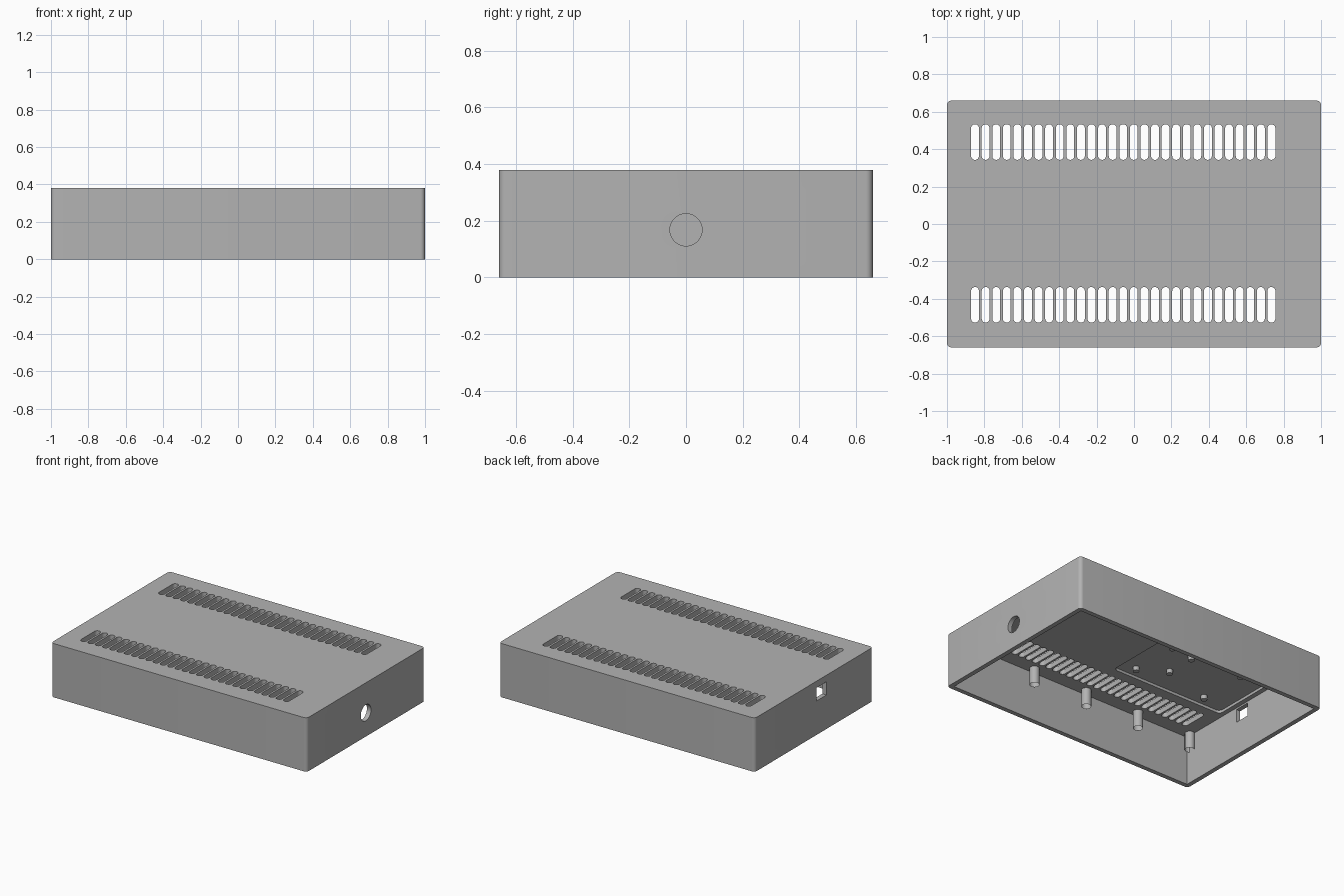
import bpy
import bmesh
from math import cos, sin, pi
from mathutils import Matrix, Vector

cube = bpy.data.objects.get("Cube")
if cube:
    bpy.data.objects.remove(cube, do_unlink=True)

grey = bpy.data.materials.new("plain grey")
grey.use_nodes = True
colour = (0.45, 0.45, 0.45, 1)
grey.diffuse_color = colour
grey.node_tree.nodes["Principled BSDF"].inputs["Base Color"].default_value = colour

HALF_X, HALF_Y, HEIGHT = 1.0, 0.66, 0.38
WALL, CEILING, RECESS_Z = 0.032, 0.345, 0.364


def rounded_rect(cx, cy, hx, hy, r, steps=6):
    """Outline of a rectangle with rounded corners."""
    points = []
    for i, (sx, sy) in enumerate([(1, 1), (-1, 1), (-1, -1), (1, -1)]):
        for k in range(steps + 1):
            a = (i + k / steps) * pi / 2
            points.append((cx + sx * (hx - r) + r * cos(a),
                           cy + sy * (hy - r) + r * sin(a)))
    return points


def circle(cx, cy, r, sides=32):
    return [(cx + r * cos(2 * pi * k / sides), cy + r * sin(2 * pi * k / sides))
            for k in range(sides)]


def rect(x0, x1, y0, y1):
    return [(x0, y0), (x1, y0), (x1, y1), (x0, y1)]


def prism(bm, outline, z0, z1):
    """Closed upright prism; returns its bottom face."""
    bottom = bm.faces.new([bm.verts.new((x, y, z0)) for x, y in reversed(outline)])
    low = list(bottom.verts)
    high = [bm.verts.new((v.co.x, v.co.y, z1)) for v in low]
    bm.faces.new(list(reversed(high)))
    for i in range(len(low)):
        j = (i + 1) % len(low)
        bm.faces.new([low[j], low[i], high[i], high[j]])
    return bottom


def make(name, bm):
    bmesh.ops.recalc_face_normals(bm, faces=bm.faces[:])
    mesh = bpy.data.meshes.new(name)
    bm.to_mesh(mesh)
    bm.free()
    mesh.materials.append(grey)
    obj = bpy.data.objects.new(name, mesh)
    bpy.context.collection.objects.link(obj)
    return obj


def select(obj):
    bpy.ops.object.select_all(action="DESELECT")
    obj.select_set(True)
    bpy.context.view_layer.objects.active = obj


def cut(target, name, bm):
    """Subtract a cutter, then discard it."""
    cutter = make(name, bm)
    cutter.hide_render = True
    mod = target.modifiers.new(name, "BOOLEAN")
    mod.operation, mod.solver, mod.object = "DIFFERENCE", "EXACT", cutter
    select(target)
    bpy.ops.object.modifier_apply(modifier=name)
    bpy.data.objects.remove(cutter, do_unlink=True)


# Outer shell, open underneath
bm = bmesh.new()
prism(bm, rounded_rect(0, 0, HALF_X, HALF_Y, 0.025), 0, HEIGHT)
shell = make("enclosure_shell", bm)

bm = bmesh.new()
prism(bm, rect(WALL - HALF_X, HALF_X - WALL, WALL - HALF_Y, HALF_Y - WALL), -0.1, CEILING)
cut(shell, "cavity_cutter", bm)

# Shallow board recess in the ceiling
bm = bmesh.new()
prism(bm, rounded_rect(-0.495, 0, 0.44, 0.265, 0.03), 0.2, RECESS_Z)
cut(shell, "recess_cutter", bm)

# Two rows of vent slots
bm = bmesh.new()
for cy in (0.438, -0.432):
    for i in range(29):
        prism(bm, rounded_rect(-0.85 + 0.0566 * i, cy, 0.021, 0.095, 0.0208), 0.3, 0.5)
cut(shell, "vent_cutter", bm)

# Round cable hole in the +x wall
bm = bmesh.new()
prism(bm, circle(0, 0, 0.057, 40), -0.1, 0.1)
bm.transform(Matrix.Translation((HALF_X, 0, 0.168)) @ Matrix.Rotation(pi / 2, 4, "Y"))
cut(shell, "cable_hole_cutter", bm)

# Square socket opening in the -x wall
bm = bmesh.new()
prism(bm, rect(-1.1, -0.95, -0.14, -0.03), 0.24, 0.333)
cut(shell, "socket_cutter", bm)

# Hollow screw posts along both long walls
bm = bmesh.new()
for side in (-1, 1):
    for i in range(5):
        face = prism(bm, circle(-0.95 + 0.43 * i, 0.58 * side, 0.032, 24), 0.225, CEILING + 0.01)
        bmesh.ops.inset_region(bm, faces=[face], thickness=0.016)
        pit = bmesh.ops.extrude_face_region(bm, geom=[face])["geom"]
        bmesh.ops.translate(bm, vec=Vector((0, 0, 0.09)),
                            verts=[v for v in pit if isinstance(v, bmesh.types.BMVert)])
        bmesh.ops.delete(bm, geom=[face], context="FACES_ONLY")
posts = make("screw_posts", bm)

# Small locating pegs inside the recess
bm = bmesh.new()
for x, y in [(-0.168, -0.18), (-0.168, 0.18), (-0.733, -0.18), (-0.733, 0.18),
             (-0.355, -0.07), (-0.35, 0.15)]:
    prism(bm, circle(x, y, 0.021, 20), 0.335, RECESS_Z + 0.005)
pegs = make("board_pegs", bm)

for obj in (shell, posts, pegs):
    select(obj)
    bpy.ops.object.shade_smooth_by_angle(angle=0.6)
